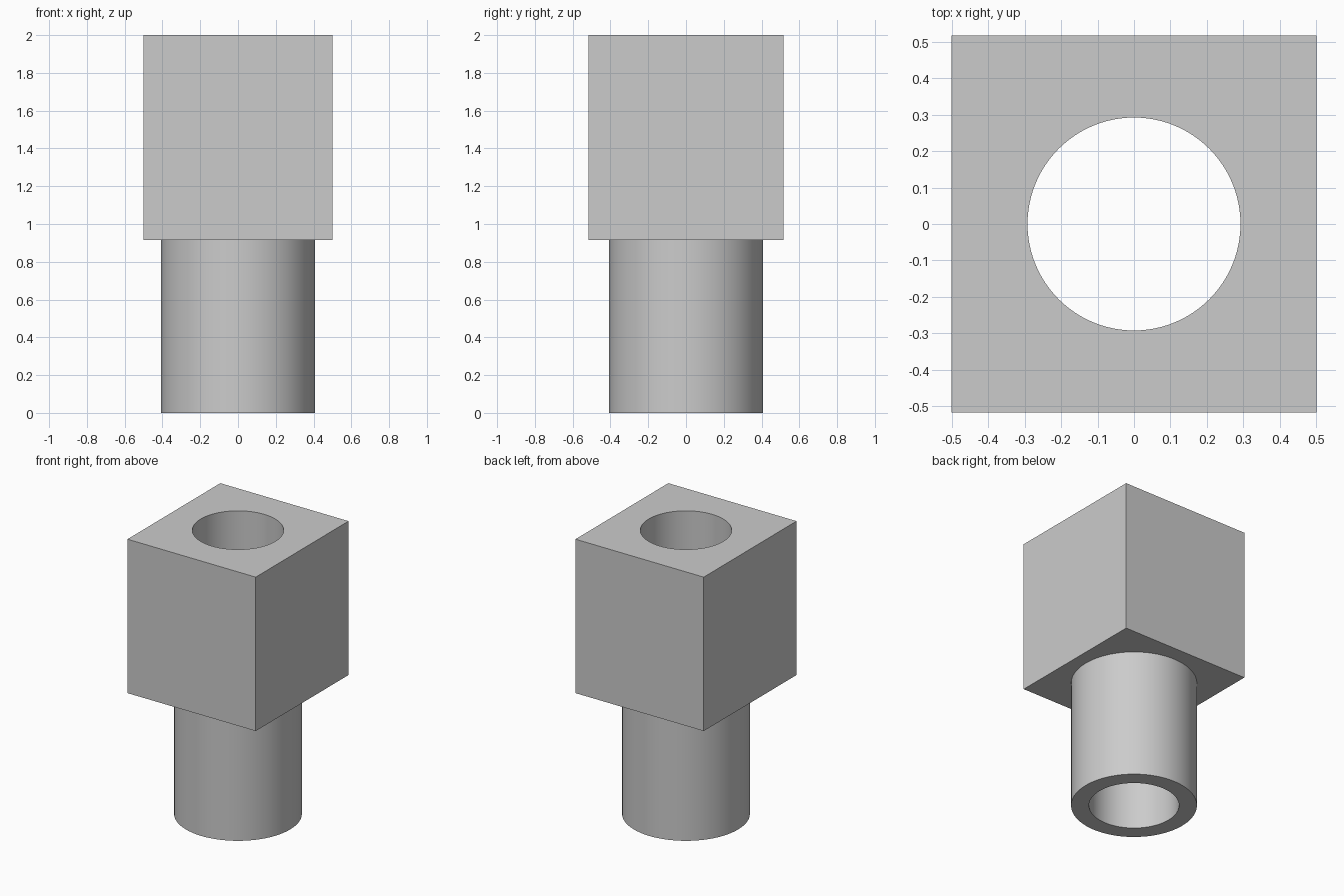
import bpy
import math

if "Cube" in bpy.data.objects:
    bpy.data.objects.remove(bpy.data.objects["Cube"], do_unlink=True)

HEIGHT = 2.0
BLOCK_BOTTOM = 0.915
BLOCK_WIDTH, BLOCK_DEPTH = 1.0, 1.034
TUBE_RADIUS = 0.408
BORE_RADIUS = 0.292

grey = bpy.data.materials.new("plain grey")
grey.use_nodes = True
colour = (0.6, 0.6, 0.6, 1)
grey.diffuse_color = colour
grey.node_tree.nodes["Principled BSDF"].inputs["Base Color"].default_value = colour


def cylinder(name, radius, bottom, top):
    bpy.ops.mesh.primitive_cylinder_add(
        vertices=96, radius=radius, depth=top - bottom,
        location=(0, 0, (top + bottom) / 2))
    part = bpy.context.object
    part.name = name
    part.data.materials.append(grey)
    return part


def combine(target, other, operation):
    mod = target.modifiers.new(operation.lower(), 'BOOLEAN')
    mod.operation = operation
    mod.solver = 'EXACT'
    mod.object = other
    bpy.context.view_layer.objects.active = target
    bpy.ops.object.modifier_apply(modifier=mod.name)
    bpy.data.objects.remove(other, do_unlink=True)


# Rectangular head block
bpy.ops.mesh.primitive_cube_add(size=1, location=(0, 0, (HEIGHT + BLOCK_BOTTOM) / 2))
fitting = bpy.context.object
fitting.name = "block_with_tube"
fitting.scale = (BLOCK_WIDTH, BLOCK_DEPTH, HEIGHT - BLOCK_BOTTOM)
bpy.ops.object.transform_apply(location=True, rotation=False, scale=True)
fitting.data.materials.append(grey)

# Round tube below, fused to the block
combine(fitting, cylinder("tube", TUBE_RADIUS, 0, BLOCK_BOTTOM + 0.3), 'UNION')

# Straight bore through the whole part
combine(fitting, cylinder("bore", BORE_RADIUS, -0.2, HEIGHT + 0.2), 'DIFFERENCE')

# Smooth round walls, sharp rims
bpy.ops.object.select_all(action='DESELECT')
fitting.select_set(True)
bpy.context.view_layer.objects.active = fitting
bpy.ops.object.shade_smooth_by_angle(angle=math.radians(30))
